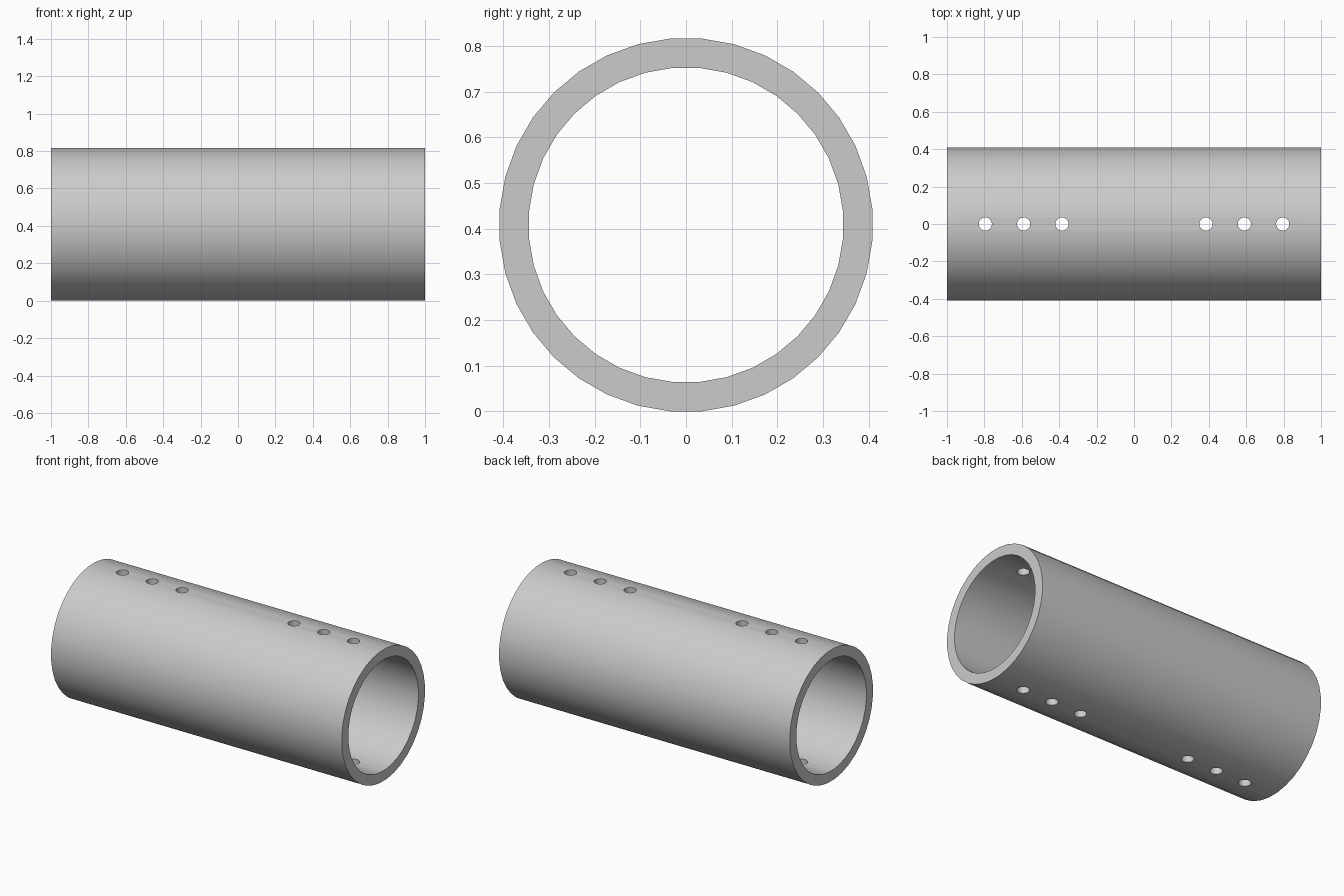
import bpy, bmesh
from math import cos, pi
from mathutils import Matrix, Vector

cube = bpy.data.objects.get("Cube")
if cube:
    bpy.data.objects.remove(cube, do_unlink=True)

SIDES = 36
OUTER, INNER, HALF = 0.4095, 0.345, 1.0
AXIS_Z = OUTER * cos(pi / SIDES)      # flat facet rests on the ground
HOLE_X = (0.385, 0.59, 0.795)
HOLE_R = 0.035

grey = bpy.data.materials.new("light_grey")
grey.use_nodes = True
colour = (0.6, 0.6, 0.6, 1)
grey.diffuse_color = colour
grey.node_tree.nodes["Principled BSDF"].inputs["Base Color"].default_value = colour


def make_object(name, bm):
    bmesh.ops.recalc_face_normals(bm, faces=bm.faces[:])
    mesh = bpy.data.meshes.new(name)
    bm.to_mesh(mesh)
    bm.free()
    mesh.materials.append(grey)
    obj = bpy.data.objects.new(name, mesh)
    bpy.context.scene.collection.objects.link(obj)
    return obj


# Tube: a rectangular wall section spun about the x axis
bm = bmesh.new()
turn = Matrix.Rotation(pi / SIDES, 3, 'X')
section = [bm.verts.new(turn @ Vector((x, 0, r)))
           for x, r in ((-HALF, INNER), (HALF, INNER), (HALF, OUTER), (-HALF, OUTER))]
edges = [bm.edges.new((section[i], section[(i + 1) % 4])) for i in range(4)]
bmesh.ops.spin(bm, geom=section + edges, cent=(0, 0, 0), axis=(1, 0, 0),
               angle=2 * pi, steps=SIDES)
bmesh.ops.remove_doubles(bm, verts=bm.verts[:], dist=0.0001)
bmesh.ops.translate(bm, verts=bm.verts[:], vec=(0, 0, AXIS_Z))
tube = make_object("tube", bm)

# Drill pins passing through both the top and bottom walls
bm = bmesh.new()
for side in (-1, 1):
    for x in HOLE_X:
        bmesh.ops.create_cone(bm, cap_ends=True, segments=32, radius1=HOLE_R,
                              radius2=HOLE_R, depth=1.2,
                              matrix=Matrix.Translation((side * x, 0, AXIS_Z)))
drill = make_object("hole_cutter", bm)
drill.hide_render = True

# Cut the holes
cut = tube.modifiers.new("holes", 'BOOLEAN')
cut.operation = 'DIFFERENCE'
cut.solver = 'EXACT'
cut.object = drill
bpy.ops.object.select_all(action='DESELECT')
tube.select_set(True)
bpy.context.view_layer.objects.active = tube
bpy.ops.object.modifier_apply(modifier=cut.name)
bpy.data.objects.remove(drill, do_unlink=True)

# Smooth walls with crisp rims
bpy.ops.object.shade_smooth_by_angle(angle=pi / 6)
